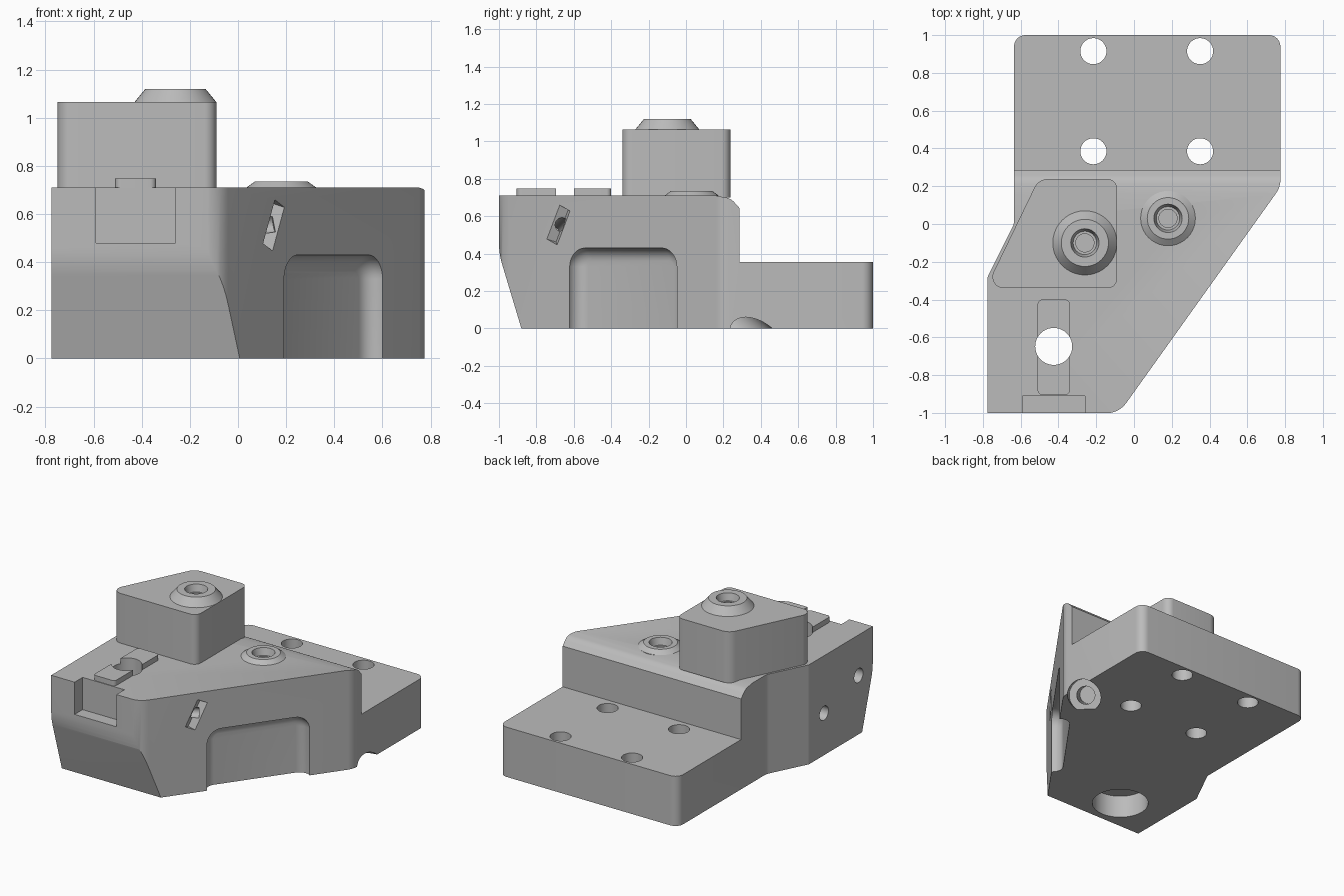
import bpy, bmesh, math
from mathutils import Matrix, Vector

if "Cube" in bpy.data.objects:
    bpy.data.objects.remove(bpy.data.objects["Cube"])

steel = bpy.data.materials.new("plain grey")
steel.use_nodes = True
GREY = (0.5, 0.5, 0.5, 1)
steel.diffuse_color = GREY
steel.node_tree.nodes["Principled BSDF"].inputs["Base Color"].default_value = GREY


def rounded(corners, steps=8):
    """Closed outline from (x, y, radius) corners."""
    out = []
    n = len(corners)
    for i, (x, y, r) in enumerate(corners):
        p = Vector((x, y))
        if r <= 0:
            out.append(p)
            continue
        a = (Vector(corners[i - 1][:2]) - p).normalized()
        b = (Vector(corners[(i + 1) % n][:2]) - p).normalized()
        half = a.angle(b) / 2
        centre = p + (a + b).normalized() * r / math.sin(half)
        start = p + a * r / math.tan(half) - centre
        end = p + b * r / math.tan(half) - centre
        sweep = math.pi - 2 * half
        for k in range(steps + 1):
            t = k / steps
            out.append(centre + (start * math.sin((1 - t) * sweep)
                                 + end * math.sin(t * sweep)) / math.sin(sweep))
    return out


def loft(name, layers, matrix=Matrix()):
    """Solid through a stack of (outline, height) layers."""
    bm = bmesh.new()
    rings = [[bm.verts.new(matrix @ Vector((p[0], p[1], h))) for p in pts] for pts, h in layers]
    for lo, hi in zip(rings, rings[1:]):
        for i in range(len(lo)):
            bm.faces.new((lo[i - 1], lo[i], hi[i], hi[i - 1]))
    bm.faces.new(rings[0])
    bm.faces.new(rings[-1])
    bmesh.ops.recalc_face_normals(bm, faces=bm.faces)
    mesh = bpy.data.meshes.new(name)
    bm.to_mesh(mesh)
    bm.free()
    mesh.materials.append(steel)
    obj = bpy.data.objects.new(name, mesh)
    bpy.context.collection.objects.link(obj)
    return obj


def prism(name, corners, low, high, matrix=Matrix()):
    pts = rounded(corners)
    return loft(name, [(pts, low), (pts, high)], matrix)


def box(name, x0, x1, y0, y1, z0, z1, r=0, matrix=Matrix()):
    return prism(name, [(x0, y0, r), (x1, y0, r), (x1, y1, r), (x0, y1, r)], z0, z1, matrix)


def circle(r, n=40):
    return [(r * math.cos(math.tau * i / n), r * math.sin(math.tau * i / n)) for i in range(n)]


def lathe(name, point, rings, axis=(0, 0, 1)):
    """Round solid from (radius, height) rings along an axis."""
    turn = Vector(axis).to_track_quat("Z", "Y").to_matrix().to_4x4()
    return loft(name, [(circle(r), h) for r, h in rings], Matrix.Translation(point) @ turn)


def cut(obj, *cutters):
    for c in cutters:
        c.hide_render = True
        mod = obj.modifiers.new("cut", "BOOLEAN")
        mod.operation = "DIFFERENCE"
        mod.solver = "EXACT"
        mod.object = c
        bpy.context.view_layer.update()
        deps = bpy.context.evaluated_depsgraph_get()
        mesh = bpy.data.meshes.new_from_object(obj.evaluated_get(deps))
        obj.modifiers.clear()
        obj.data = mesh
    for c in cutters:
        bpy.data.objects.remove(c)


def frame(x, y, z, origin=(0, 0, 0)):
    m = Matrix((x, y, z)).transposed().to_4x4()
    m.translation = Vector(origin)
    return m


SIDE = frame((0, 1, 0), (0, 0, 1), (1, 0, 0))
TOP = 0.71

# Main body: one outline, stepped at the back and sloped under the front
body = prism("body", [
    (-0.775, -1.002, 0), (-0.08, -1.002, 0.13), (0.775, 0.195, 0.12), (0.775, 1, 0.06),
    (-0.635, 1, 0.06), (-0.635, 0.0, 0.08), (-0.775, -0.28, 0.03)], 0, TOP)
cut(body,
    prism("step", [(0.1, 0.8, 0), (0.1, TOP + 0.03, 0), (0.16, TOP, 0), (0.24, 0.695, 0.08),
                   (0.285, 0.645, 0), (0.285, 0.355, 0), (1.1, 0.355, 0), (1.1, 0.8, 0)],
          -1, 1, SIDE),
    prism("front_slope", [(-1.1, -0.1, 0), (-0.85, -0.1, 0), (-1, 0.4, 0.4),
                          (-1, 0.9, 0), (-1.1, 0.9, 0)], -1, 1, SIDE))

# Four bolt holes in the rear plate
for x in (-0.215, 0.35):
    for y in (0.385, 0.915):
        cut(body, lathe("bolt_hole", (x, y, 0), [(0.069, -0.1), (0.069, 0.5)]))

# Side pocket with a rounded floor edge
along = Vector((0.582, 0.813, 0)).normalized()
up = Vector((0, 0, 1))
out = along.cross(up)


def pocket_outline(inset):
    w, h, r = 0.352 - inset, 0.43 - inset, 0.1 - inset
    return rounded([(-w, -0.1, 0), (w, -0.1, 0), (w, h, r), (-w, h, r)])


layers = [(pocket_outline(0), 0.08)]
for k in range(7):
    a = k / 6 * math.pi / 2
    layers.append((pocket_outline(0.07 * (1 - math.cos(a))), -0.07 * math.sin(a)))
cut(body, loft("pocket", layers, frame(along, up, out, (0.395, -0.335, 0))))

# Tilted relief in the angled side, with its drilled hole
long_axis = (up * 0.9 + along * 0.42).normalized()
wide = out.cross(long_axis).normalized()
tilt = frame((out + wide).normalized(), (wide - out).normalized(), long_axis, (0.154, -0.686, 0.553))
if tilt.to_3x3().determinant() < 0:
    tilt = frame((out - wide).normalized(), (wide + out).normalized(), long_axis, tilt.translation)
cut(body,
    box("relief", -0.031, 0.031, -0.031, 0.031, -0.1, 0.1, 0, tilt),
    lathe("relief_hole", (0.15, -0.66, 0.56), [(0.035, 0), (0.035, 0.35)], (-1, -0.15, -0.15)))

# Holes in the straight side
for y, z in ((-0.84, 0.42), (-0.45, 0.30)):
    cut(body, lathe("side_hole", (-0.9, y, z), [(0.05, 0), (0.05, 0.3)], (1, 0, 0)))

# Slanted counterbored port at the bottom edge
port = (0.775, 0.39, -0.083)
inward = (-0.6, -0.6, 0.5)
cut(body,
    lathe("port_mouth", port, [(0.11, -0.3), (0.11, 0.32)], inward),
    lathe("port_bore", port, [(0.06, 0.2), (0.06, 0.6)], inward))

# Front notch, and the locating key with its through bolt hole
cut(body, box("notch", -0.59, -0.26, -1.1, -0.91, 0.48, 0.9))
key = box("locating_key", -0.51, -0.34, -0.905, -0.4, 0.6, 0.748, 0.025)
for part in (body, key):
    cut(part, lathe("key_hole", (-0.425, -0.648, 0), [(0.098, -0.1), (0.098, 1)]))
cut(body, lathe("counterbore", (-0.425, -0.648, 0), [(0.185, -0.1), (0.185, 0.16)]))

# Raised clamp block
clamp = prism("clamp_block", [
    (-0.09, -0.34, 0.05), (-0.09, 0.238, 0.05), (-0.505, 0.238, 0.08), (-0.785, -0.34, 0.06)],
    TOP - 0.01, 1.065)


# Conical screw collars with a stepped socket
def collar(name, x, y, base, height, r_base, r_top, host):
    top = base + height
    obj = lathe(name, (x, y, base), [(r_base, -0.01), (r_base, 0), (r_top, height)])
    for part in (obj, host):
        cut(part,
            lathe("socket", (x, y, top), [(0.09, 0.02), (0.075, 0), (0.062, -0.05)]),
            lathe("screw_bore", (x, y, top), [(0.048, 0.05), (0.048, -0.18)]))
    return obj


clamp_collar = collar("clamp_collar", -0.26, -0.10, 1.065, 0.055, 0.17, 0.125, clamp)
body_collar = collar("body_collar", 0.18, 0.03, TOP, 0.025, 0.145, 0.11, body)

# Smooth the rounds, keep the machined edges sharp
bpy.ops.object.select_all(action="DESELECT")
for part in (body, key, clamp, clamp_collar, body_collar):
    part.select_set(True)
    bpy.context.view_layer.objects.active = part
bpy.ops.object.shade_smooth_by_angle(angle=math.radians(30))
